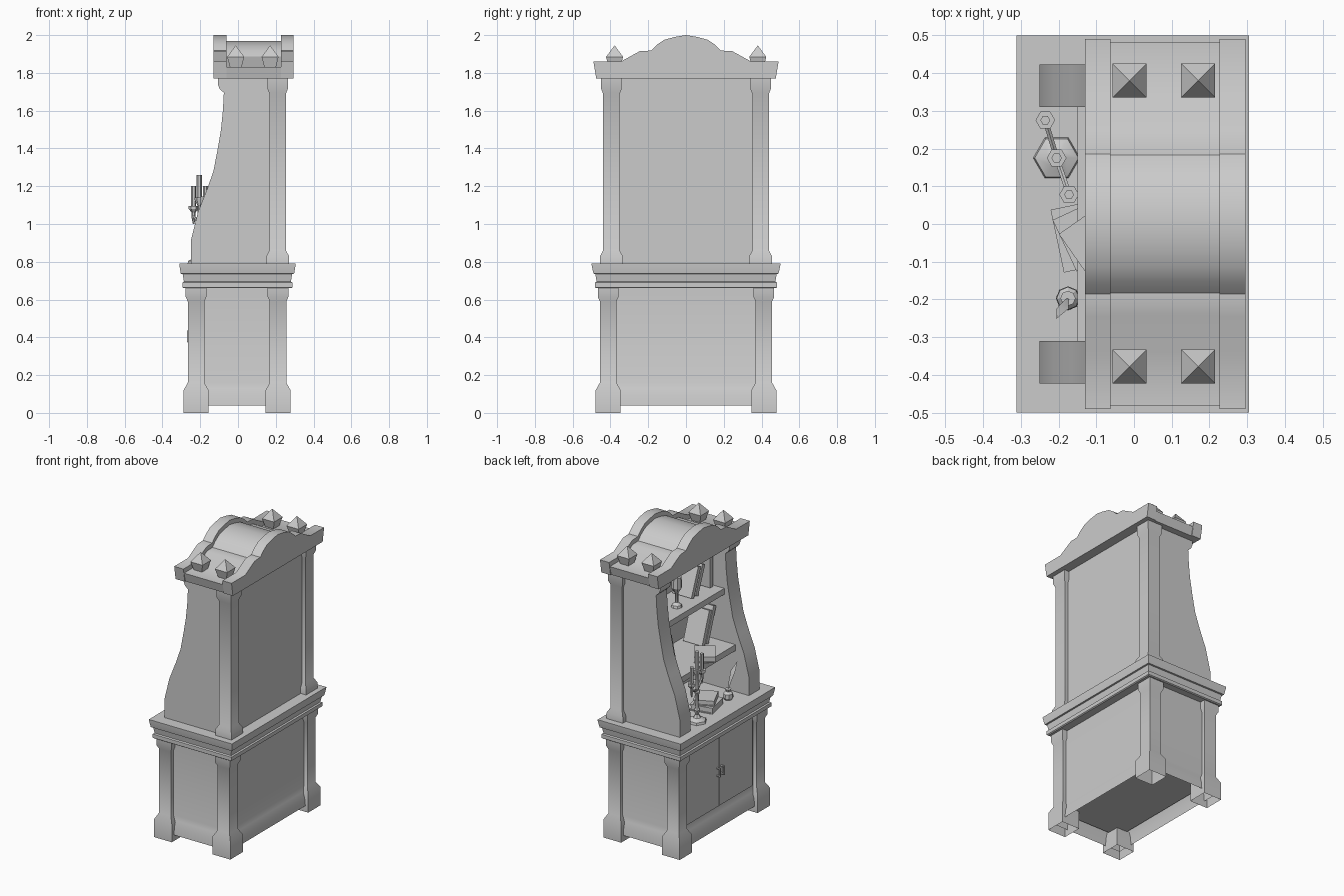
import bpy, bmesh, math
from mathutils import Vector, Matrix

cube = bpy.data.objects.get("Cube")
if cube:
    bpy.data.objects.remove(cube)

mat = bpy.data.materials.new("plain grey")
mat.use_nodes = True
GREY = (0.6, 0.6, 0.6, 1)
mat.diffuse_color = GREY
mat.node_tree.nodes["Principled BSDF"].inputs["Base Color"].default_value = GREY


def finish(name, bm, matrix=None):
    bmesh.ops.recalc_face_normals(bm, faces=bm.faces)
    if matrix:
        bm.transform(matrix)
    mesh = bpy.data.meshes.new(name)
    bm.to_mesh(mesh)
    bm.free()
    mesh.materials.append(mat)
    obj = bpy.data.objects.new(name, mesh)
    bpy.context.collection.objects.link(obj)
    return obj


def skin(name, loops, matrix=None, open_bottom=False):
    """Bridge equal-length point loops and cap the ends."""
    bm = bmesh.new()
    rings = [[bm.verts.new(p) for p in loop] for loop in loops]
    for a, b in zip(rings, rings[1:]):
        for i in range(len(a)):
            j = (i + 1) % len(a)
            bm.faces.new((a[i], a[j], b[j], b[i]))
    if not open_bottom:
        bm.faces.new(rings[0])
    bm.faces.new(rings[-1])
    return finish(name, bm, matrix)


def stack(name, cx, cy, levels, **kw):
    """Rectangular loft from (z, half width, half depth) levels."""
    corners = ((-1, -1), (1, -1), (1, 1), (-1, 1))
    return skin(name, [[(cx + a * hx, cy + b * hy, z) for a, b in corners]
                       for z, hx, hy in levels], **kw)


def box(name, x0, x1, y0, y1, z0, z1):
    hx, hy = (x1 - x0) / 2, (y1 - y0) / 2
    return stack(name, (x0 + x1) / 2, (y0 + y1) / 2, [(z0, hx, hy), (z1, hx, hy)])


def lathe(name, x, y, profile, sides=6):
    angles = [math.tau * i / sides for i in range(sides)]
    return skin(name, [[(x + r * math.cos(a), y + r * math.sin(a), z) for a in angles]
                       for r, z in profile])


def rod(name, a, b, radius, sides=6):
    a, b = Vector(a), Vector(b)
    bm = bmesh.new()
    bmesh.ops.create_cone(bm, cap_ends=True, segments=sides, radius1=radius,
                          radius2=radius, depth=(b - a).length)
    turn = (b - a).to_track_quat('Z', 'Y').to_matrix().to_4x4()
    return finish(name, bm, Matrix.Translation((a + b) / 2) @ turn)


def book(name, place, size, axis, degrees):
    """Cover boards and spine around a slightly smaller page block."""
    m = Matrix.Translation(place) @ Matrix.Rotation(math.radians(degrees), 4, axis)
    l, w, t = size
    c = 0.006
    parts = [("pages", -l / 2 + c, l / 2 - c, -w / 2 + c, w / 2 - c, c, t - c),
             ("cover_bottom", -l / 2, l / 2, -w / 2, w / 2, 0, c),
             ("cover_top", -l / 2, l / 2, -w / 2, w / 2, t - c, t),
             ("spine", -l / 2, -l / 2 + c, -w / 2, w / 2, c, t - c)]
    for part, *dims in parts:
        box(name + "_" + part, *dims).data.transform(m)


def standing_book(name, x, y, z, lean, height=0.2, thick=0.03):
    obj = box(name, -0.07, 0.07, -thick / 2, thick / 2, 0, height)
    obj.data.transform(Matrix.Translation((x, y, z))
                       @ Matrix.Rotation(math.radians(lean), 4, 'X'))


# Lower cabinet with flared skirting, open underneath
stack("lower_body", -0.005, 0, [(0.04, 0.262, 0.455), (0.09, 0.257, 0.45),
      (0.13, 0.245, 0.438), (0.16, 0.235, 0.43), (0.67, 0.235, 0.43)], open_bottom=True)
box("cabinet_floor", -0.235, 0.225, -0.425, 0.425, 0.12, 0.13)

# Corner posts with feet and capitals
for sy in (-1, 1):
    for cx in (-0.222, 0.212):
        levels = [(0, .066, .066), (0.12, .066, .066), (0.16, .044, .044),
                  (0.59, .044, .044), (0.615, .055, .055), (0.67, .055, .055)]
        stack("lower_post", cx, sy * 0.412, levels, open_bottom=True)
    stack("upper_post", 0.21, sy * 0.395,
          [(0.78, .06, .06), (0.83, .06, .06), (0.86, .044, .044), (1.69, .044, .044),
           (1.715, .054, .054), (1.78, .054, .054)])

# Doors and handles
for s in (-1, 1):
    box("door", -0.246, -0.235, min(s * .003, s * .355), max(s * .003, s * .355), 0.17, 0.65)
    y = s * 0.022
    rod("handle_bar", (-0.266, y, 0.375), (-0.266, y, 0.435), 0.006)
    for z in (0.38, 0.43):
        rod("handle_stem", (-0.24, y, z), (-0.268, y, z), 0.007)

# Counter moulding
stack("counter", -0.003, 0, [(0.66, .285, .475), (0.665, .292, .482), (0.69, .292, .482),
      (0.695, .283, .473), (0.735, .29, .48), (0.737, .30, .49), (0.785, .308, .5),
      (0.79, .308, .5)])

# Curved side panels
side = [(0.2, 0.785), (-0.25, 0.785), (-0.25, 0.91), (-0.213, 1.06), (-0.165, 1.18),
        (-0.13, 1.28), (-0.107, 1.4), (-0.09, 1.5), (-0.08, 1.6), (-0.075, 1.695),
        (-0.097, 1.715), (-0.107, 1.74), (-0.107, 1.78), (0.2, 1.78)]
for s in (-1, 1):
    skin("side_panel", [[(x, s * y, z) for x, z in side] for y in (0.31, 0.423)])

# Back panel and shelves
box("back_panel", 0.17, 0.23, -0.4, 0.4, 0.785, 1.78)
box("lower_shelf", -0.15, 0.18, -0.32, 0.32, 1.065, 1.105)
box("upper_shelf", -0.067, 0.18, -0.32, 0.32, 1.42, 1.46)

# Arched roof between two pediments
half = [(0.475, 1.77), (0.49, 1.86), (0.345, 1.86), (0.245, 1.915), (0.185, 1.918),
        (0.155, 1.948), (0.115, 1.975), (0.06, 1.99)]
outline = half + [(0, 2.0)] + [(-y, z) for y, z in reversed(half)]
for x0, x1 in ((-0.13, -0.062), (0.227, 0.295)):
    skin("pediment", [[(x, y, z) for y, z in outline] for x in (x0, x1)])
core = [(y * 0.985, z - 0.03 if z > 1.8 else z) for y, z in outline]
skin("roof", [[(x, y, z) for y, z in core] for x in (-0.07, 0.235)])

# Roof spikes
for x in (-0.012, 0.17):
    for y in (-0.378, 0.38):
        stack("roof_spike", x, y, [(1.82, .028, .028), (1.885, .045, .045),
                                   (1.945, .0005, .0005)])

# Candelabra
cx, cy = -0.205, 0.175
lathe("candelabra_stem", cx, cy,
      [(.062, .79), (.058, .805), (.025, .82), (.012, .84), (.02, .87), (.01, .89),
       (.012, .97), (.02, .99), (.01, 1.01), (.01, 1.1), (.026, 1.13), (.026, 1.14)])
lathe("middle_candle", cx, cy, [(.014, 1.14), (.014, 1.26)])
for x, y in ((-0.235, 0.275), (-0.172, 0.078)):
    rod("candle_arm", (cx, cy, 1.0), (x, y, 1.04), 0.008)
    lathe("candle_cup", x, y, [(.004, 1.0), (.01, 1.03), (.01, 1.06), (.026, 1.08),
                               (.026, 1.095)])
    lathe("side_candle", x, y, [(.013, 1.095), (.013, 1.2)])

# Books lying on the counter and the lower shelf
book("bottom_book", (-0.13, -0.03, 0.79), (0.15, 0.17, 0.04), 'Z', 12)
book("middle_book", (-0.125, -0.03, 0.83), (0.13, 0.15, 0.035), 'Z', 25)
book("shelf_book", (-0.10, -0.055, 1.105), (0.13, 0.16, 0.04), 'Z', 35)

# Books standing and leaning on the shelves
for i, (y, lean) in enumerate([(0.27, 0), (0.235, 0), (0.2, 0), (0.13, -14),
                               (-0.17, 20), (-0.21, 20)]):
    standing_book("lower_shelf_book", 0.06, y, 1.11, lean, 0.21 + 0.015 * (i % 3))
for y, lean in [(0.28, 0), (0.245, 0), (-0.07, 22), (-0.115, 22), (-0.27, 0)]:
    standing_book("upper_shelf_book", 0.07, y, 1.465, lean)

# Goblet on the upper shelf
lathe("goblet", 0.02, 0.07, [(.035, 1.46), (.03, 1.475), (.01, 1.49), (.01, 1.55),
                             (.034, 1.59), (.03, 1.66)], 8)

# Inkpot and quill
lathe("inkpot", -0.175, -0.197, [(.024, .79), (.032, .805), (.03, .83), (.015, .845),
                                 (.02, .86)], 8)
quill = [(-0.175, -0.197, 0.85, .002), (-0.18, -0.205, 0.9, .008),
         (-0.19, -0.225, 0.97, .016), (-0.205, -0.25, 1.03, .001)]
skin("quill", [[(x - w, y, z), (x, y - .002, z), (x + w, y, z), (x, y + .002, z)]
               for x, y, z, w in quill])

# Soft shading over shallow curves
bpy.ops.object.select_all(action='DESELECT')
for obj in bpy.context.scene.objects:
    if obj.type == 'MESH':
        obj.select_set(True)
        bpy.context.view_layer.objects.active = obj
bpy.ops.object.shade_smooth_by_angle(angle=math.radians(30))
